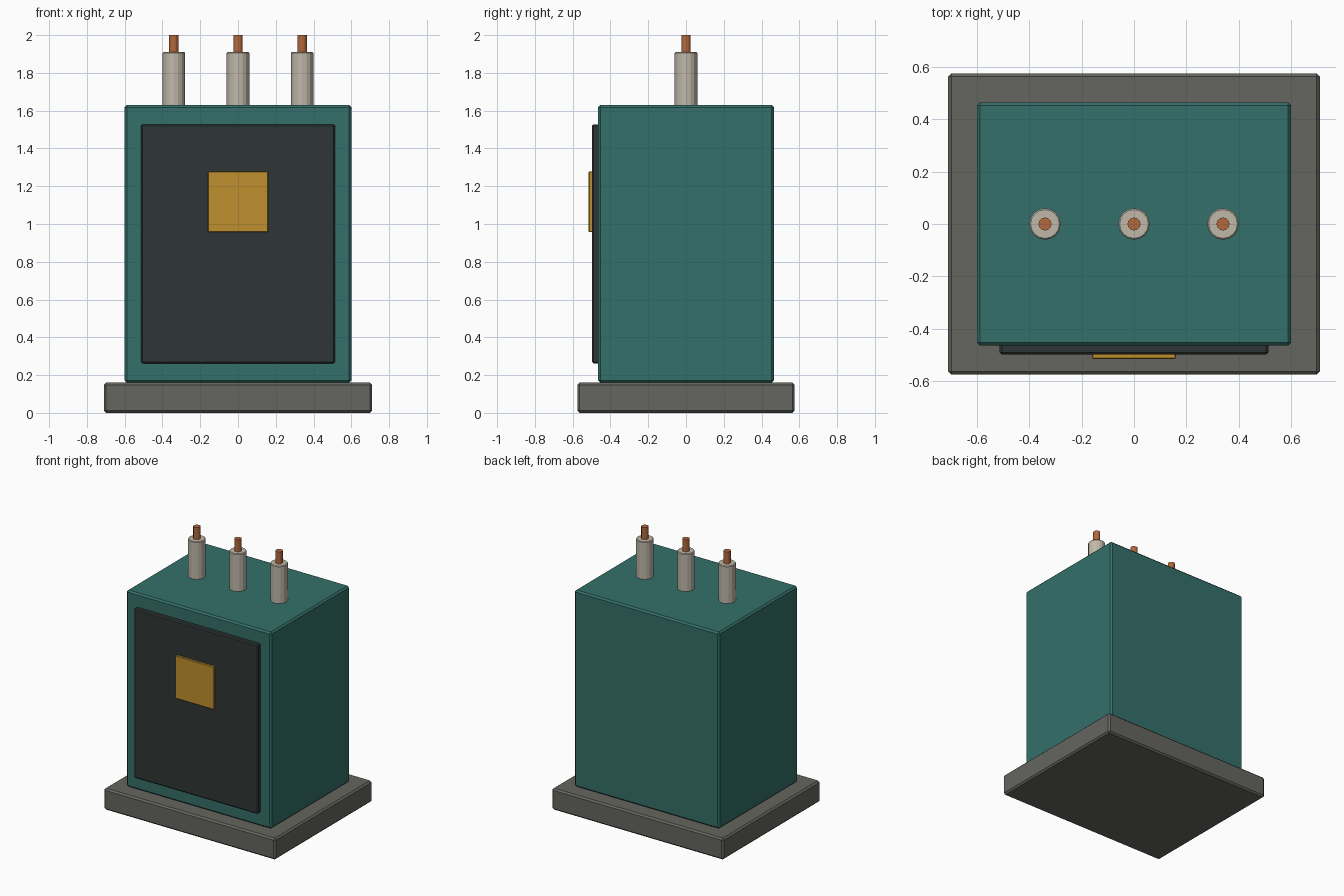
import bpy
import math

cube = bpy.data.objects.get("Cube")
if cube:
    bpy.data.objects.remove(cube, do_unlink=True)


def material(name, rgb):
    mat = bpy.data.materials.new(name)
    mat.use_nodes = True
    colour = (*rgb, 1)
    mat.diffuse_color = colour
    mat.node_tree.nodes["Principled BSDF"].inputs["Base Color"].default_value = colour
    return mat


teal = material("teal paint", (0.035, 0.16, 0.143))
grey = material("concrete grey", (0.13, 0.13, 0.115))
dark = material("dark panel", (0.028, 0.037, 0.036))
gold = material("warning yellow", (0.52, 0.28, 0.027))
ceramic = material("ceramic", (0.53, 0.48, 0.40))
copper = material("copper", (0.45, 0.14, 0.045))


def finish(obj, name, mat, bevel):
    obj.name = name
    obj.data.materials.append(mat)
    if bevel:
        mod = obj.modifiers.new("edge bevel", "BEVEL")
        mod.width = bevel
        mod.segments = 1
        mod.limit_method = "ANGLE"
        mod.angle_limit = math.radians(40)
    return obj


def box(name, low, high, mat, bevel=0.0):
    centre = [(a + b) / 2 for a, b in zip(low, high)]
    bpy.ops.mesh.primitive_cube_add(size=1, location=centre)
    obj = bpy.context.object
    size = [b - a for a, b in zip(low, high)]
    for v in obj.data.vertices:
        v.co = [c * s for c, s in zip(v.co, size)]
    return finish(obj, name, mat, bevel)


def post(name, x, radius, bottom, top, sides, mat, bevel=0.0):
    bpy.ops.mesh.primitive_cylinder_add(vertices=sides, radius=radius, depth=top - bottom,
                                        location=(x, 0, (bottom + top) / 2))
    return finish(bpy.context.object, name, mat, bevel)


# Plinth and cabinet
box("base_slab", (-0.71, -0.575, 0), (0.71, 0.575, 0.16), grey, 0.012)
box("cabinet", (-0.6, -0.465, 0.16), (0.6, 0.465, 1.63), teal, 0.012)

# Front door with warning plate
box("door", (-0.513, -0.498, 0.262), (0.513, -0.45, 1.528), dark, 0.008)
box("warning_plate", (-0.16, -0.515, 0.957), (0.16, -0.49, 1.277), gold, 0.003)

# Three insulated terminals on the roof
for side, x in (("right", -0.34), ("centre", 0), ("left", 0.34)):
    post(f"insulator_{side}", x, 0.06, 1.6, 1.91, 16, ceramic, 0.005)
    post(f"terminal_{side}", x, 0.025, 1.89, 2.0, 12, copper)
